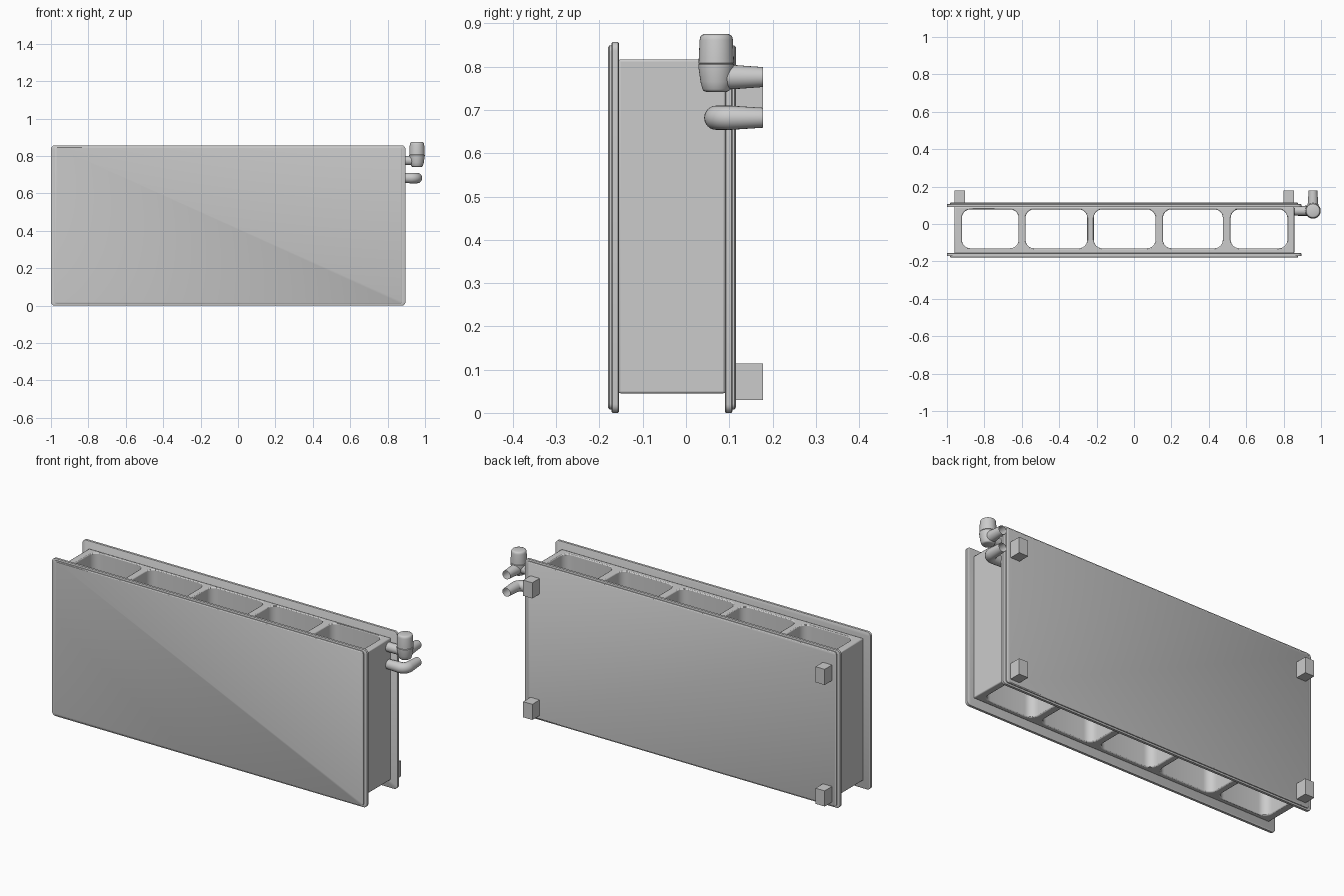
import bpy, bmesh
from math import sin, cos, pi
from mathutils import Vector

if "Cube" in bpy.data.objects:
    bpy.data.objects.remove(bpy.data.objects["Cube"])


def rounded_rect(x0, x1, y0, y1, r, n=6):
    """Counter-clockwise rounded rectangle points."""
    pts = []
    for k, (cx, cy) in enumerate([(x1 - r, y1 - r), (x0 + r, y1 - r),
                                  (x0 + r, y0 + r), (x1 - r, y0 + r)]):
        for i in range(n + 1):
            a = pi / 2 * (k + i / n)
            pts.append((cx + r * cos(a), cy + r * sin(a)))
    return pts


def finish(name, bm, angle=0.6):
    bmesh.ops.recalc_face_normals(bm, faces=bm.faces)
    me = bpy.data.meshes.new(name)
    bm.to_mesh(me)
    bm.free()
    ob = bpy.data.objects.new(name, me)
    bpy.context.collection.objects.link(ob)
    bpy.ops.object.select_all(action='DESELECT')
    ob.select_set(True)
    bpy.context.view_layer.objects.active = ob
    bpy.ops.object.shade_smooth_by_angle(angle=angle)
    return ob


def loft(name, rings, cap_start=True, cap_end=True):
    bm = bmesh.new()
    vs = [[bm.verts.new(p) for p in ring] for ring in rings]
    n = len(vs[0])
    for a, b in zip(vs, vs[1:]):
        for i in range(n):
            j = (i + 1) % n
            bm.faces.new((a[i], a[j], b[j], b[i]))
    if cap_start:
        bm.faces.new(vs[0])
    if cap_end:
        bm.faces.new(vs[-1])
    return finish(name, bm)


def tube(name, pts, radii, ref, cap_start=True, cap_end=True, n=24):
    """Round section swept along points; ref is never parallel to the path."""
    pts, ref, rings = [Vector(p) for p in pts], Vector(ref), []
    for i, (p, r) in enumerate(zip(pts, radii)):
        t = pts[min(i + 1, len(pts) - 1)] - pts[max(i - 1, 0)]
        u = t.cross(ref).normalized()
        v = u.cross(t).normalized()
        rings.append([p + r * (cos(2 * pi * k / n) * u + sin(2 * pi * k / n) * v)
                      for k in range(n)])
    return loft(name, rings, cap_start, cap_end)


def plate(name, y_in, out):
    """Flanged panel with a raised, slightly smaller outer face."""
    # (distance from inner side, x inset, z inset, corner radius)
    steps = [(0, .003, .003, .018), (.002, 0, 0, .02), (.015, 0, 0, .02),
             (.017, .003, .003, .018), (.0172, .017, .008, .014),
             (.022, .017, .008, .014), (.025, .022, .012, .012)]
    rings = []
    for d, ix, iz, r in steps:
        pts = rounded_rect(-1 + ix, .895 - ix, iz, .857 - iz, r)
        rings.append([(x, y_in + out * d, z) for x, z in pts])
    return loft(name, rings)


# Front and back panels
plate("front_panel", -.155, -1)
plate("back_panel", .09, 1)

# Hollow core: outline with five vertical air channels
curve = bpy.data.curves.new("core_outline", 'CURVE')
curve.dimensions = '2D'
curve.fill_mode = 'BOTH'
curve.extrude = .386
channels = [(-.92, -.617), (-.58, -.25), (-.215, .115), (.155, .475), (.517, .82)]
outlines = [[(-.96, -.156), (.857, -.156), (.857, .091), (-.96, .091)]]
outlines += [rounded_rect(a, b, -.13, .078, .045) for a, b in channels]
for pts in outlines:
    s = curve.splines.new('POLY')
    s.points.add(len(pts) - 1)
    s.use_cyclic_u = True
    for sp, (x, y) in zip(s.points, pts):
        sp.co = (x, y, 0, 1)
helper = bpy.data.objects.new("core_outline", curve)
bpy.context.collection.objects.link(helper)
deps = bpy.context.evaluated_depsgraph_get()
core_mesh = bpy.data.meshes.new_from_object(helper.evaluated_get(deps))
bm = bmesh.new()
bm.from_mesh(core_mesh)
bmesh.ops.remove_doubles(bm, verts=bm.verts, dist=1e-5)
bmesh.ops.translate(bm, verts=bm.verts, vec=(0, 0, .431))
bpy.data.objects.remove(helper)
core = finish("channel_core", bm)
bev = core.modifiers.new("soft_edges", 'BEVEL')
bev.width, bev.segments, bev.limit_method = .005, 2, 'ANGLE'

# Wall brackets
for side, x in (("left", -.932), ("right", .828)):
    for level, z in (("lower", .072), ("upper", .733)):
        bm = bmesh.new()
        bmesh.ops.create_cube(bm, size=1)
        bmesh.ops.scale(bm, verts=bm.verts, vec=(.055, .066, .085))
        bmesh.ops.translate(bm, verts=bm.verts, vec=(x, .145, z))
        finish(f"{side}_{level}_bracket", bm)

# Valve: tapered body below a rounded control head
VX, VY = .957, .07
body = [(.742, .024), (.744, .029), (.748, .032), (.765, .0365), (.8, .0415),
        (.805, .0415), (.807, .039)]
head = [(.806, .037), (.808, .041), (.82, .0405), (.862, .0385), (.869, .037),
        (.873, .034), (.875, .029)]
for name, prof in (("valve_body", body), ("valve_head", head)):
    tube(name, [(VX, VY, z) for z, r in prof], [r for z, r in prof], (1, 0, 0), n=32)

# Upper pipes joining the valve to the core and to the wall
tube("valve_inlet", [(.855, VY, .776), (VX, VY, .776)], [.025, .025], (0, 0, 1))
tube("valve_wall_pipe", [(VX, VY, .776), (VX, .11, .776), (VX, .178, .776)],
     [.029, .028, .023], (0, 0, 1), cap_end=False)

# Lower return pipe with an elbow
R = .032
elbow = [(VX - R + R * sin(a), VY + R - R * cos(a), .682)
         for a in [pi / 2 * i / 8 for i in range(9)]]
tube("return_pipe", [(.855, VY, .682)] + elbow + [(VX, .178, .682)],
     [.025] + [.028] * 9 + [.023], (0, 0, 1), cap_end=False)
